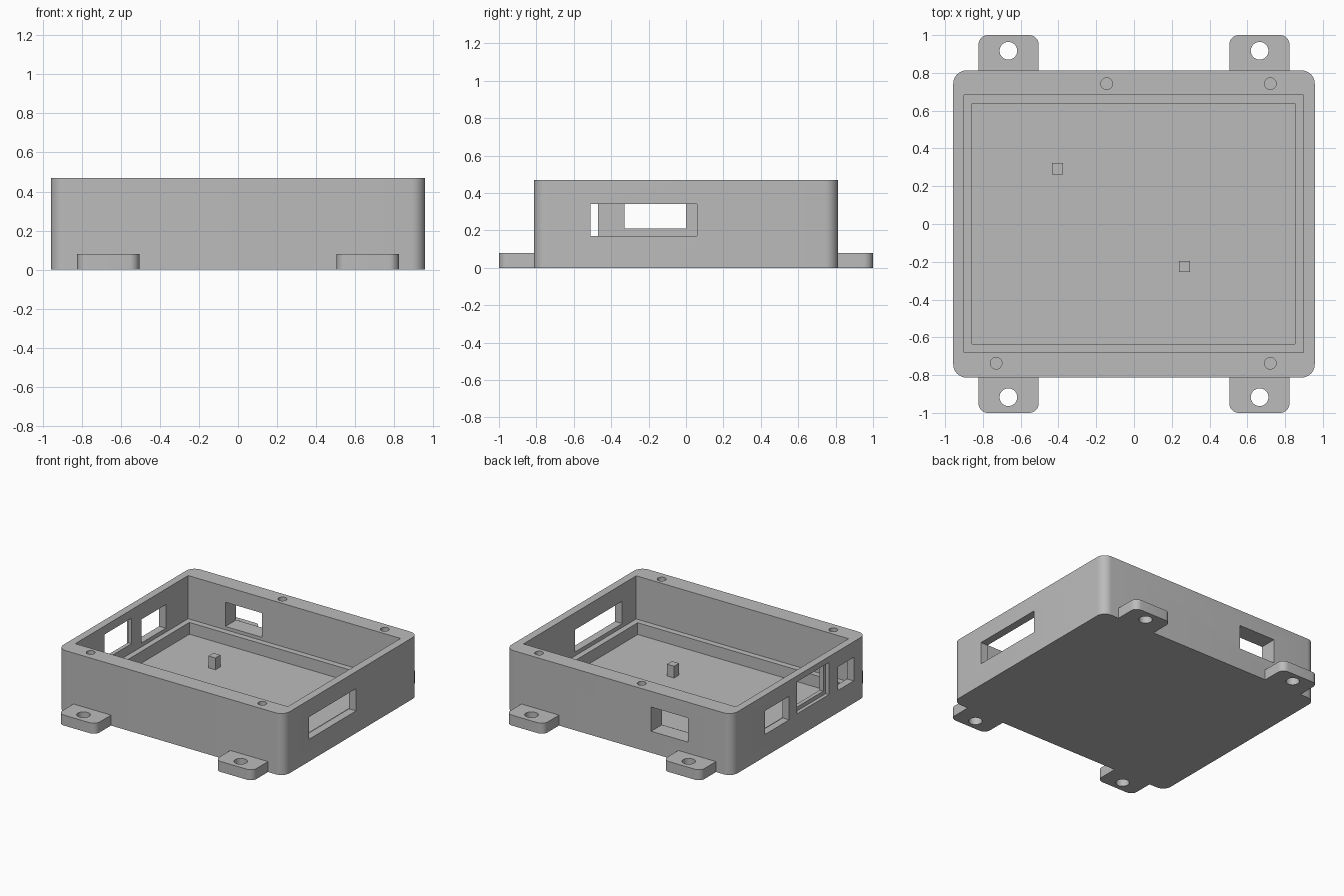
import bpy, bmesh, math

cube = bpy.data.objects.get("Cube")
if cube:
    bpy.data.objects.remove(cube, do_unlink=True)

grey = bpy.data.materials.new("plain grey")
grey.use_nodes = True
grey.diffuse_color = (0.5, 0.5, 0.5, 1)
grey.node_tree.nodes["Principled BSDF"].inputs["Base Color"].default_value = (0.5, 0.5, 0.5, 1)


def prism(name, points, z0, z1):
    """Upright solid from a plan outline."""
    bm = bmesh.new()
    face = bm.faces.new([bm.verts.new((x, y, z0)) for x, y in points])
    top = bmesh.ops.extrude_face_region(bm, geom=[face])["geom"]
    verts = [v for v in top if isinstance(v, bmesh.types.BMVert)]
    bmesh.ops.translate(bm, vec=(0, 0, z1 - z0), verts=verts)
    bmesh.ops.recalc_face_normals(bm, faces=bm.faces)
    mesh = bpy.data.meshes.new(name)
    bm.to_mesh(mesh)
    bm.free()
    mesh.materials.append(grey)
    obj = bpy.data.objects.new(name, mesh)
    bpy.context.collection.objects.link(obj)
    return obj


def block(name, x, y, z):
    return prism(name, [(x[0], y[0]), (x[1], y[0]), (x[1], y[1]), (x[0], y[1])], *z)


def circle(cx, cy, r, steps=32):
    turn = 2 * math.pi / steps
    return [(cx + r * math.cos(i * turn), cy + r * math.sin(i * turn)) for i in range(steps)]


def corner(cx, cy, r, start, steps=8):
    angles = [start + math.pi / 2 * i / steps for i in range(steps + 1)]
    return [(cx + r * math.cos(a), cy + r * math.sin(a)) for a in angles]


def cut(target, cutter):
    cutter.hide_render = True
    mod = target.modifiers.new("cut", "BOOLEAN")
    mod.object = cutter
    mod.operation = "DIFFERENCE"
    mod.solver = "EXACT"
    bpy.context.view_layer.objects.active = target
    bpy.ops.object.modifier_apply(modifier=mod.name)
    bpy.data.objects.remove(cutter, do_unlink=True)


def smooth(obj):
    bpy.ops.object.select_all(action="DESELECT")
    obj.select_set(True)
    bpy.context.view_layer.objects.active = obj
    bpy.ops.object.shade_smooth_by_angle(angle=math.radians(30))


# Enclosure with rounded upright corners
W, D, H, R = 0.957, 0.813, 0.47, 0.07
outline = []
for i, (sx, sy) in enumerate([(1, 1), (-1, 1), (-1, -1), (1, -1)]):
    outline += corner(sx * (W - R), sy * (D - R), R, i * math.pi / 2)
body = prism("enclosure", outline, 0, H)

# Main cavity, then the lower floor inside the ledge
cut(body, block("cavity", (-0.9, 0.897), (-0.68, 0.683), (0.14, 0.6)))
cut(body, block("floor_well", (-0.858, 0.853), (-0.635, 0.638), (0.05, 0.3)))

# Wall openings: x, y and z ranges
left, right = (0.8, 1.1), (-1.1, -0.8)
openings = [
    (left, (-0.51, 0.06), (0.17, 0.34)),
    (right, (0.12, 0.415), (0.17, 0.35)),
    (right, (-0.33, 0.0), (0.21, 0.405)),
    ((-1.1, -0.93), (-0.36, 0.025), (0.18, 0.425)),
    (right, (-0.66, -0.47), (0.17, 0.35)),
    ((-0.585, -0.275), (0.6, 1.0), (0.165, 0.35)),
]
for x, y, z in openings:
    cut(body, block("opening", x, y, z))

# Screw holes in the rim
for x, y in [(-0.145, 0.743), (0.722, 0.743), (-0.73, -0.737), (0.722, -0.737)]:
    cut(body, prism("screw_hole", circle(x, y, 0.031), 0.2, 0.6))
smooth(body)

# Four mounting tabs with rounded outer corners and a bolt hole
for sx, xname in [(1, "left"), (-1, "right")]:
    for sy, yname in [(1, "back"), (-1, "front")]:
        r = 0.05
        plan = [(0.505, 0.79), (0.823, 0.79)]
        plan += corner(0.823 - r, 1 - r, r, 0)
        plan += corner(0.505 + r, 1 - r, r, math.pi / 2)
        tab = prism(f"{yname}_{xname}_mounting_tab", [(sx * x, sy * y) for x, y in plan], 0, 0.08)
        cut(tab, prism("bolt_hole", circle(sx * 0.665, sy * 0.917, 0.047), -0.1, 0.2))
        smooth(tab)

# Two small square posts on the floor
for name, x, y in [("back_post", -0.405, 0.293), ("front_post", 0.267, -0.225)]:
    block(name, (x - 0.03, x + 0.03), (y - 0.03, y + 0.03), (0.04, 0.14))
